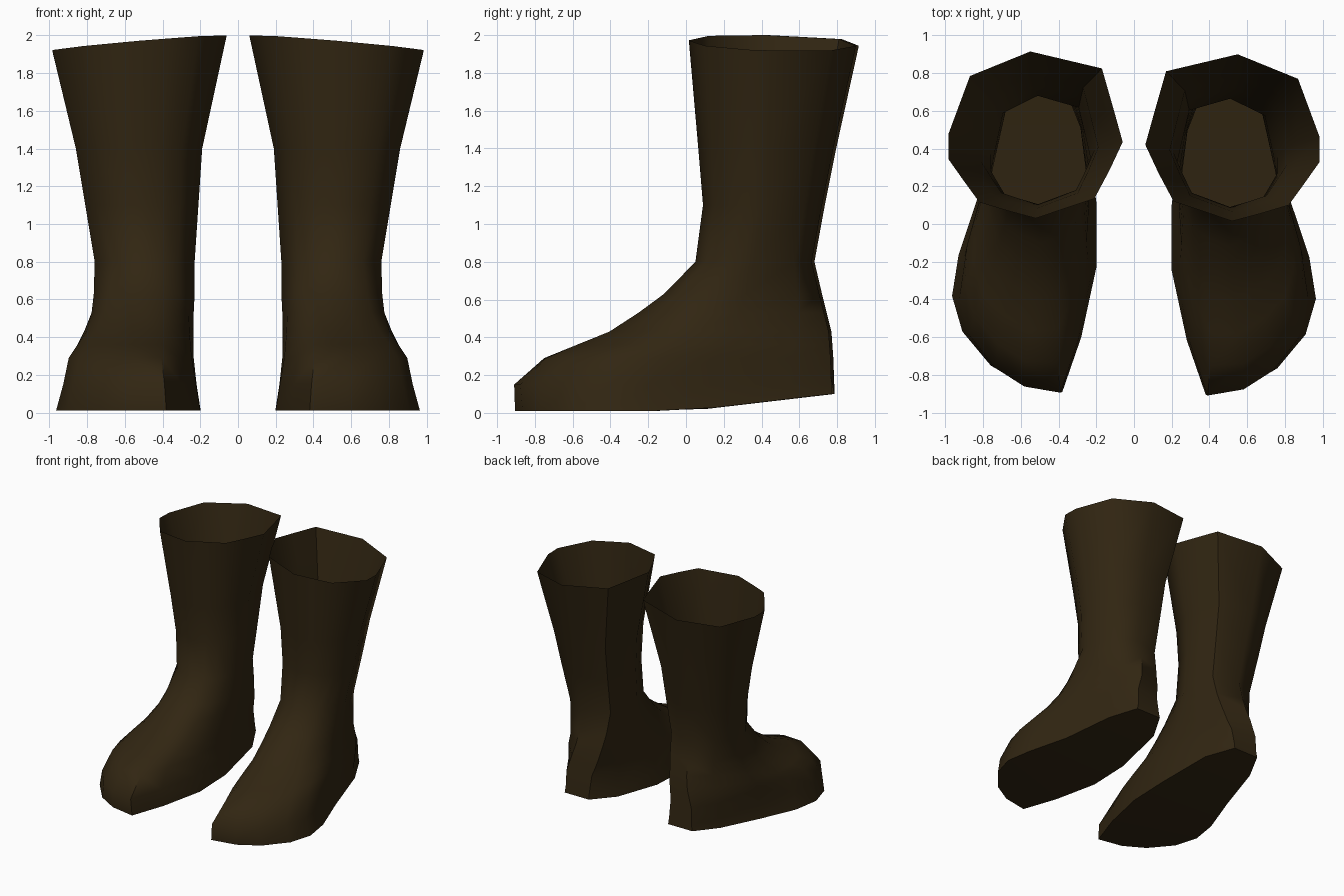
import bpy, bmesh, math

if "Cube" in bpy.data.objects:
    bpy.data.objects.remove(bpy.data.objects["Cube"])

leather = bpy.data.materials.new("dark brown leather")
leather.diffuse_color = (0.031, 0.019, 0.006, 1)
leather.use_nodes = True
leather.node_tree.nodes["Principled BSDF"].inputs["Base Color"].default_value = leather.diffuse_color

# Outlines of the footprint and the shaft opening, from the toe round the outer side
FOOT = [(.38, -.91), (.59, -.87), (.76, -.77), (.91, -.59), (.965, -.40), (.93, -.18),
        (.82, .15), (.72, .55), (.61, .77), (.38, .77), (.26, .55), (.20, .10),
        (.20, -.25), (.28, -.62)]
RIM = [(.36, .07), (.52, .015), (.67, .055), (.82, .10), (.90, .21), (.985, .33),
       (.985, .46), (.87, .77), (.55, .90), (.17, .81), (.11, .60), (.06, .42),
       (.13, .27), (.21, .12)]

# Height, inner x, outer x, front y, back y, blend from footprint to shaft shape
LEVELS = [(.01, .20, .965, -.905, .77, 0), (.15, .22, .93, -.915, .77, .05),
          (.29, .235, .91, -.77, .765, .2), (.36, .235, .87, -.60, .76, .35),
          (.43, .235, .83, -.42, .755, .5), (.53, .235, .785, -.26, .73, .65),
          (.63, .23, .77, -.12, .705, .8), (.80, .23, .76, .05, .665, 1),
          (1.10, .21, .81, .09, .72, 1), (1.40, .19, .86, .065, .78, 1),
          (2.00, .06, .985, .015, .90, 1)]


def unit(points):
    xs, ys = zip(*points)
    return [((x - min(xs)) / (max(xs) - min(xs)), (y - min(ys)) / (max(ys) - min(ys)))
            for x, y in points]


def ring(level, side):
    z, x0, x1, y0, y1, w = level
    out = []
    for (fx, fy), (rx, ry) in zip(unit(FOOT), unit(RIM)):
        x = x0 + (x1 - x0) * (fx + (rx - fx) * w)
        y = y0 + (y1 - y0) * (fy + (ry - fy) * w)
        h = z
        if z < .1:                       # raised heel
            h += .09 * max(0, y / .77)
        elif z > 1.9:                    # sloping rim
            h -= .08 * (x - .06) / .925 + .03 * (y - .42)
        out.append((side * x, y + (.015 if side < 0 else 0), h))
    return out


def make(name, rings, side, cap):
    bm = bmesh.new()
    loops = [[bm.verts.new(p) for p in r] for r in rings]
    n = len(FOOT)
    for a, b in zip(loops, loops[1:]):
        for i in range(n):
            j = (i + 1) % n
            bm.faces.new((a[i], a[j], b[j], b[i]))
    if cap:
        bmesh.ops.triangulate(bm, faces=[bm.faces.new(loops[0][::-1])])
    if side < 0:
        bmesh.ops.reverse_faces(bm, faces=bm.faces[:])
    mesh = bpy.data.meshes.new(name)
    bm.to_mesh(mesh)
    bm.free()
    mesh.materials.append(leather)
    obj = bpy.data.objects.new(name, mesh)
    bpy.context.collection.objects.link(obj)
    bpy.ops.object.select_all(action='DESELECT')
    obj.select_set(True)
    bpy.context.view_layer.objects.active = obj
    bpy.ops.object.shade_smooth_by_angle(angle=math.radians(50))


for side, label in ((1, "right"), (-1, "left")):
    rings = [ring(level, side) for level in LEVELS]
    make(label + "_boot_upper", rings, side, False)      # open leather upper
    make(label + "_boot_sole", rings[:1], side, True)    # flat sole
